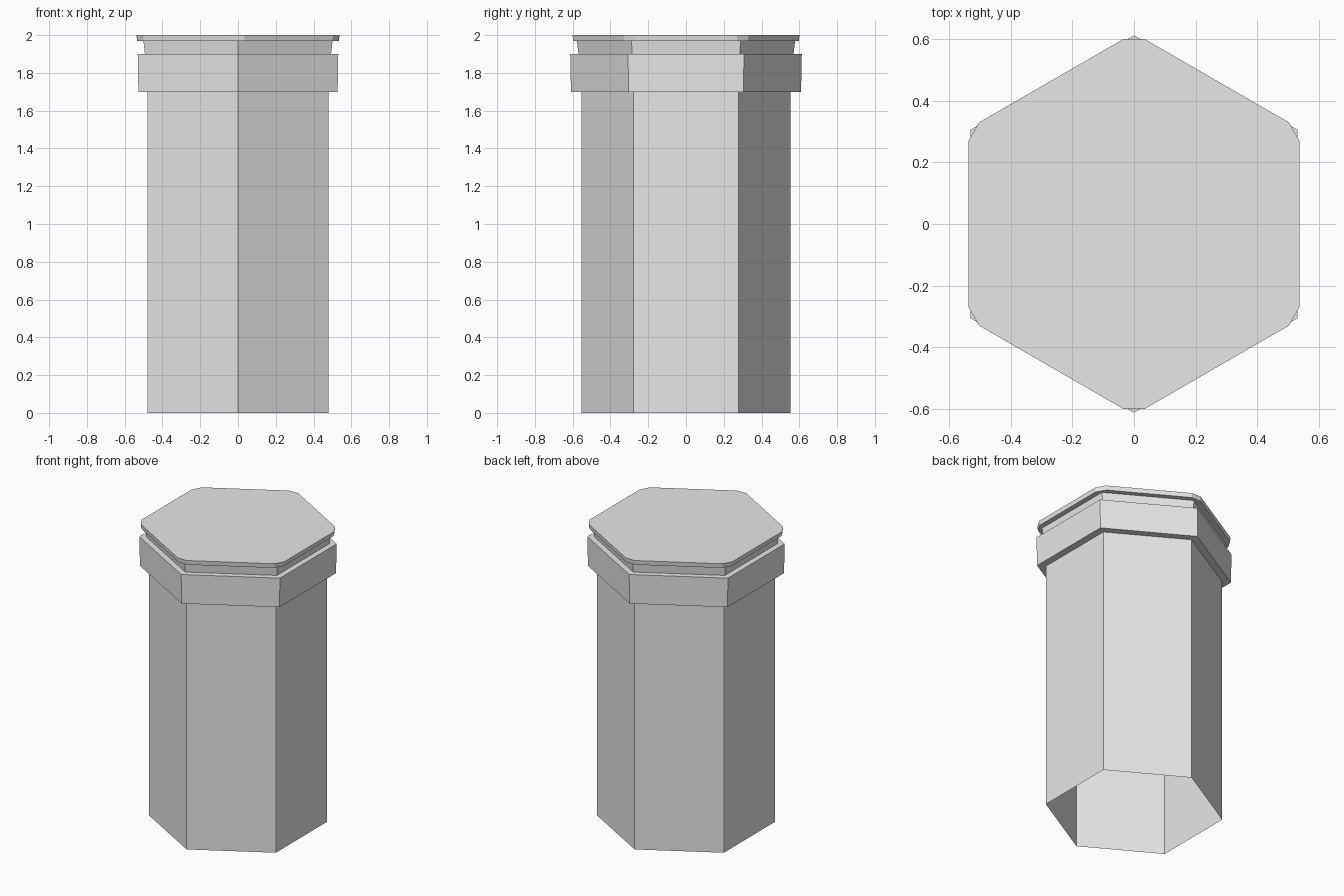
import bpy, bmesh, math
from mathutils import Vector

# Remove the default cube
cube = bpy.data.objects.get("Cube")
if cube:
    bpy.data.objects.remove(cube, do_unlink=True)

# One plain grey for everything
grey = bpy.data.materials.new("light_grey")
grey.use_nodes = True
colour = (0.8, 0.8, 0.8, 1)
grey.diffuse_color = colour
grey.node_tree.nodes["Principled BSDF"].inputs["Base Color"].default_value = colour


def hexagon(radius, cut=0.0):
    """Hexagon with points on +y and -y; cut trims each corner along its edges."""
    corners = [Vector((radius * math.sin(i * math.pi / 3),
                       radius * math.cos(i * math.pi / 3))) for i in range(6)]
    corners.reverse()
    if not cut:
        return corners
    points = []
    for i, corner in enumerate(corners):
        for other in (corners[i - 1], corners[(i + 1) % 6]):
            points.append(corner + (other - corner).normalized() * cut)
    return points


def loft(name, levels, cut=0.0, capped=False):
    """Flat-faced skin through (radius, height) levels."""
    bm = bmesh.new()
    rings = [[bm.verts.new((p.x, p.y, z)) for p in hexagon(r, cut)]
             for r, z in levels]
    n = len(rings[0])
    for low, high in zip(rings, rings[1:]):
        for i in range(n):
            j = (i + 1) % n
            bm.faces.new((low[i], low[j], high[j], high[i]))
    if capped:
        bm.faces.new(rings[0][::-1])
        bm.faces.new(rings[-1])
    mesh = bpy.data.meshes.new(name)
    bm.to_mesh(mesh)
    bm.free()
    mesh.materials.append(grey)
    obj = bpy.data.objects.new(name, mesh)
    bpy.context.collection.objects.link(obj)
    return obj


SHAFT, NECK = 0.554, 0.569

# Hollow shaft, open at the bottom
loft("shaft", [(SHAFT, 0), (SHAFT, 1.7)])

# Collar with its underside and top ledge
loft("collar", [(SHAFT, 1.7), (0.609, 1.7), (0.613, 1.9), (NECK, 1.9)])

# Recessed neck below the lid
loft("neck", [(NECK, 1.9), (0.578, 1.97)])

# Thin lid with trimmed corners
loft("lid", [(0.617, 1.97), (0.621, 2.0)], cut=0.04, capped=True)
